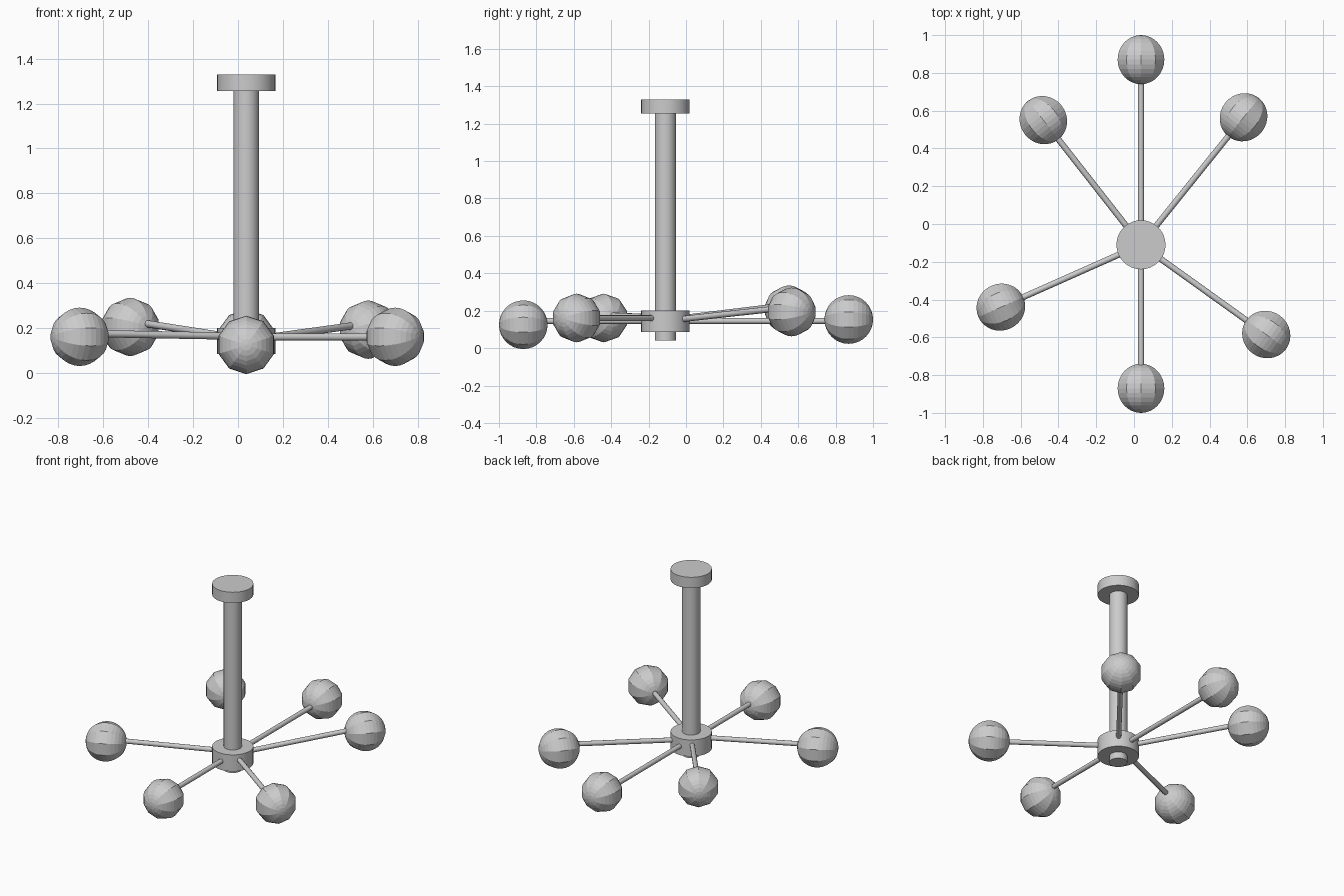
import bpy, math
from mathutils import Vector

if "Cube" in bpy.data.objects:
    bpy.data.objects.remove(bpy.data.objects["Cube"])

CX, CY = 0.037, -0.11   # vertical axis of the fixture


def finish(name, angle=30):
    obj = bpy.context.object
    obj.name = name
    bpy.ops.object.shade_smooth_by_angle(angle=math.radians(angle))
    return obj


def post(name, radius, z0, z1):
    bpy.ops.mesh.primitive_cylinder_add(vertices=32, radius=radius, depth=z1 - z0,
                                        location=(CX, CY, (z0 + z1) / 2))
    return finish(name)


def rod(name, a, b, radius):
    a, b = Vector(a), Vector(b)
    bpy.ops.mesh.primitive_cylinder_add(vertices=12, radius=radius, depth=(b - a).length,
                                        location=(a + b) / 2)
    bpy.context.object.rotation_euler = (b - a).to_track_quat('Z', 'Y').to_euler()
    return finish(name, 40)


# Ceiling mount, stem and central hub
post("ceiling_mount", 0.13, 1.255, 1.33)
post("stem", 0.057, 0.04, 1.29)
post("hub", 0.13, 0.085, 0.2)

# Bulbs: x, y, z, and arm height at the hub and at the bulb
bulbs = [
    (0.037, 0.87, 0.153, 0.145, 0.145),
    (0.58, 0.565, 0.193, 0.145, 0.212),
    (-0.48, 0.55, 0.205, 0.15, 0.222),
    (-0.705, -0.44, 0.161, 0.163, 0.175),
    (0.70, -0.585, 0.161, 0.16, 0.16),
    (0.037, -0.87, 0.125, 0.145, 0.145),
]
for i, (x, y, z, z_hub, z_end) in enumerate(bulbs, 1):
    flat = Vector((x - CX, y - CY, 0))
    direction = flat.normalized()
    end = Vector((x, y, z_end)) - direction * 0.09
    rod(f"arm_{i}", (CX, CY, z_hub), end, 0.016)

    # Low-poly globe with its pole pointing outward and a flat facet underneath
    bpy.ops.mesh.primitive_uv_sphere_add(segments=10, ring_count=16, radius=0.13,
                                         location=(x, y, z))
    globe = bpy.context.object
    globe.name = f"bulb_{i}"
    globe.rotation_euler = (math.radians(90), 0,
                            math.atan2(direction.y, direction.x) + math.pi / 2)
    bpy.ops.object.shade_flat()
